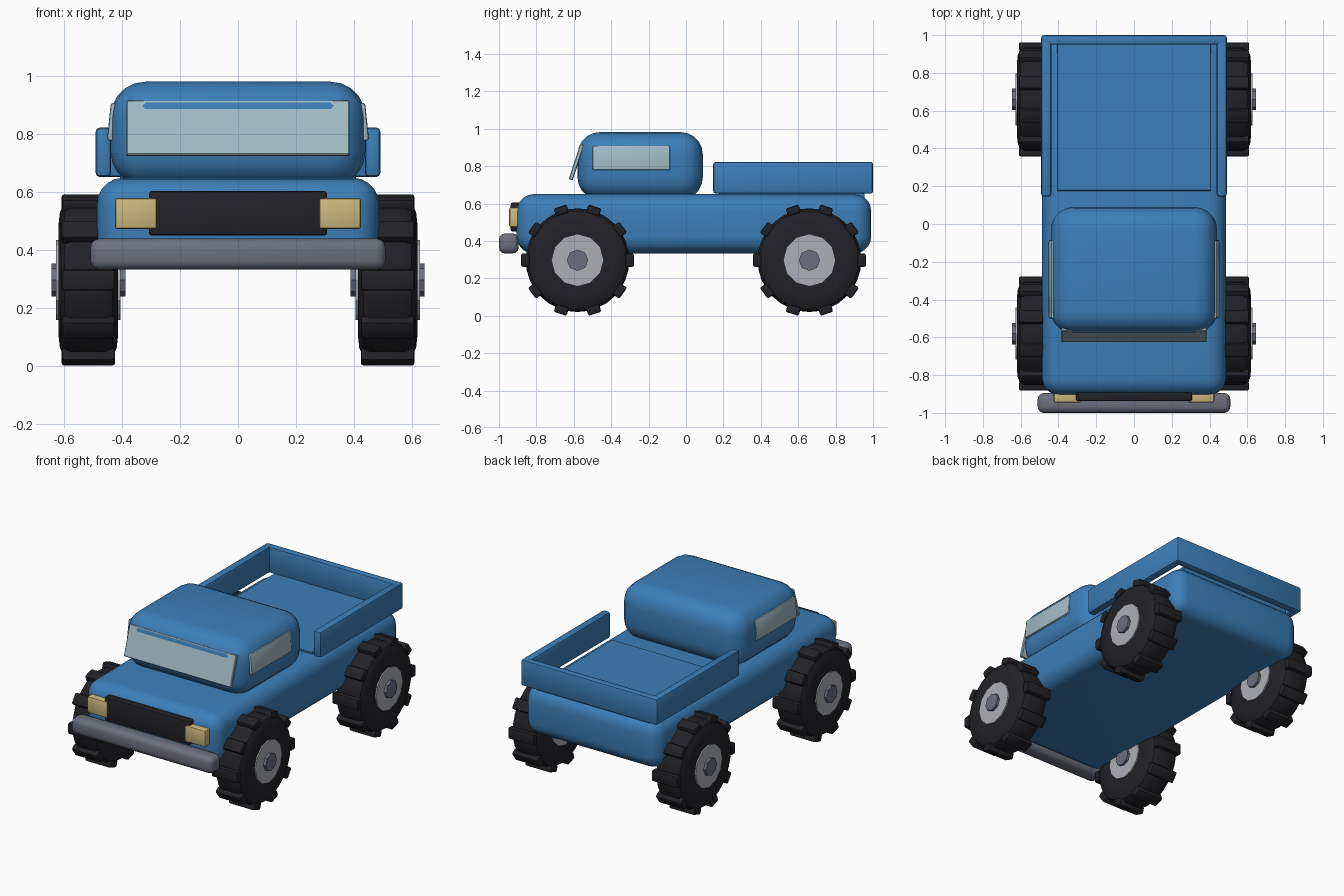
import bpy, bmesh, math
from mathutils import Matrix, Vector

if "Cube" in bpy.data.objects:
    bpy.data.objects.remove(bpy.data.objects["Cube"])


def material(name, rgb):
    m = bpy.data.materials.new(name)
    m.diffuse_color = (*rgb, 1)
    m.use_nodes = True
    m.node_tree.nodes["Principled BSDF"].inputs["Base Color"].default_value = m.diffuse_color
    return m


BLUE = material("blue paint", (0.045, 0.21, 0.48))
RUBBER = material("black rubber", (0.016, 0.016, 0.02))
GLASS = material("glass", (0.36, 0.50, 0.56))
LAMP = material("lamp yellow", (0.60, 0.48, 0.20))
STEEL = material("dark steel", (0.15, 0.16, 0.21))
RIM = material("rim grey", (0.42, 0.43, 0.46))


def finish(bm, name, mat, smooth=True):
    bmesh.ops.recalc_face_normals(bm, faces=bm.faces)
    me = bpy.data.meshes.new(name)
    bm.to_mesh(me)
    bm.free()
    me.materials.append(mat)
    ob = bpy.data.objects.new(name, me)
    bpy.context.collection.objects.link(ob)
    if smooth:
        bpy.ops.object.select_all(action='DESELECT')
        bpy.context.view_layer.objects.active = ob
        ob.select_set(True)
        bpy.ops.object.shade_smooth_by_angle(angle=math.radians(35))
    return ob


def box(name, x, y, z, mat, r=0.0, seg=3, rot=None):
    """Bevelled box from (min, max) ranges, rotated about its centre."""
    bm = bmesh.new()
    bmesh.ops.create_cube(bm, size=1)
    bmesh.ops.scale(bm, vec=(x[1] - x[0], y[1] - y[0], z[1] - z[0]), verts=bm.verts)
    if r:
        bmesh.ops.bevel(bm, geom=bm.edges[:], offset=r, segments=seg,
                        profile=0.5, affect='EDGES')
    if rot:
        bmesh.ops.transform(bm, matrix=rot, verts=bm.verts)
    bmesh.ops.translate(bm, vec=(sum(x) / 2, sum(y) / 2, sum(z) / 2), verts=bm.verts)
    return finish(bm, name, mat)


def disc(name, centre, radius, width, sides, mat):
    """Faceted cylinder lying along x."""
    bm = bmesh.new()
    bmesh.ops.create_cone(bm, cap_ends=True, segments=sides, radius1=radius,
                          radius2=radius, depth=width)
    bmesh.ops.rotate(bm, matrix=Matrix.Rotation(math.pi / 2, 3, 'Y'), verts=bm.verts)
    bmesh.ops.translate(bm, vec=centre, verts=bm.verts)
    return finish(bm, name, mat, smooth=False)


def tyre(name, centre):
    """Tyre lathed around x from a half-width / radius profile."""
    half = [(0.103, 0.10), (0.103, 0.19), (0.098, 0.235), (0.083, 0.264), (0.058, 0.277)]
    profile = half + [(-w, r) for w, r in reversed(half)]
    bm = bmesh.new()
    vs = [bm.verts.new((w, 0, r)) for w, r in profile]
    es = [bm.edges.new((vs[i], vs[(i + 1) % len(vs)])) for i in range(len(vs))]
    bmesh.ops.spin(bm, geom=vs + es, cent=(0, 0, 0), axis=(1, 0, 0),
                   angle=2 * math.pi, steps=32)
    bmesh.ops.remove_doubles(bm, verts=bm.verts, dist=1e-4)
    bmesh.ops.translate(bm, vec=centre, verts=bm.verts)
    return finish(bm, name, RUBBER)


def treads(name, centre, count=10):
    """Ring of raised tread lugs."""
    bm = bmesh.new()
    for i in range(count):
        new = bmesh.ops.create_cube(bm, size=1)["verts"]
        bmesh.ops.scale(bm, vec=(0.185, 0.045, 0.072), verts=new)
        bmesh.ops.translate(bm, vec=(0, 0.279, 0), verts=new)
        bmesh.ops.rotate(bm, matrix=Matrix.Rotation(2 * math.pi * i / count, 3, 'X'), verts=new)
    bmesh.ops.bevel(bm, geom=bm.edges[:], offset=0.009, segments=2,
                    profile=0.5, affect='EDGES')
    bmesh.ops.translate(bm, vec=centre, verts=bm.verts)
    return finish(bm, name, RUBBER)


# Body and cab
box("body", (-0.487, 0.487), (-0.905, 0.99), (0.333, 0.65), BLUE, 0.09, 5)
box("cab", (-0.44, 0.44), (-0.58, 0.09), (0.62, 0.982), BLUE, 0.12, 5)

# Cargo bed
box("bed_floor", (-0.408, 0.408), (0.175, 0.955), (0.62, 0.66), BLUE, 0.004, 1)
box("tailgate", (-0.49, 0.49), (0.95, 1.0), (0.653, 0.823), BLUE, 0.012, 2)

# Windscreen leaning back
box("windscreen", (-0.385, 0.385), (-0.597, -0.575), (0.722, 0.920), GLASS, 0.004, 1,
    Matrix.Rotation(math.radians(-18), 4, 'X'))

# Nose
box("grille", (-0.308, 0.308), (-0.938, -0.88), (0.45, 0.605), RUBBER, 0.012, 2)
box("bumper", (-0.51, 0.51), (-1.0, -0.895), (0.333, 0.44), STEEL, 0.032, 3)

for side, s in (("left", -1), ("right", 1)):
    def span(a, b):
        return tuple(sorted((s * a, s * b)))

    box(f"bed_side_{side}", span(0.438, 0.492), (0.145, 1.0), (0.653, 0.823), BLUE, 0.015, 2)
    box(f"headlight_{side}", span(0.28, 0.425), (-0.945, -0.88), (0.473, 0.58), LAMP, 0.01, 2)
    box(f"side_window_{side}", span(0.422, 0.446), (-0.50, -0.085), (0.778, 0.908), GLASS,
        0.008, 2, Matrix.Rotation(math.radians(-6 * s), 4, 'Y'))

    # Wheels
    for end, y in (("front", -0.58), ("rear", 0.66)):
        c = Vector((s * 0.517, y, 0.297))
        tag = f"{end}_{side}"
        tyre(f"tyre_{tag}", c)
        treads(f"treads_{tag}", c)
        disc(f"rim_{tag}", c, 0.138, 0.222, 12, RIM)
        disc(f"hub_{tag}", c, 0.057, 0.256, 8, STEEL)
